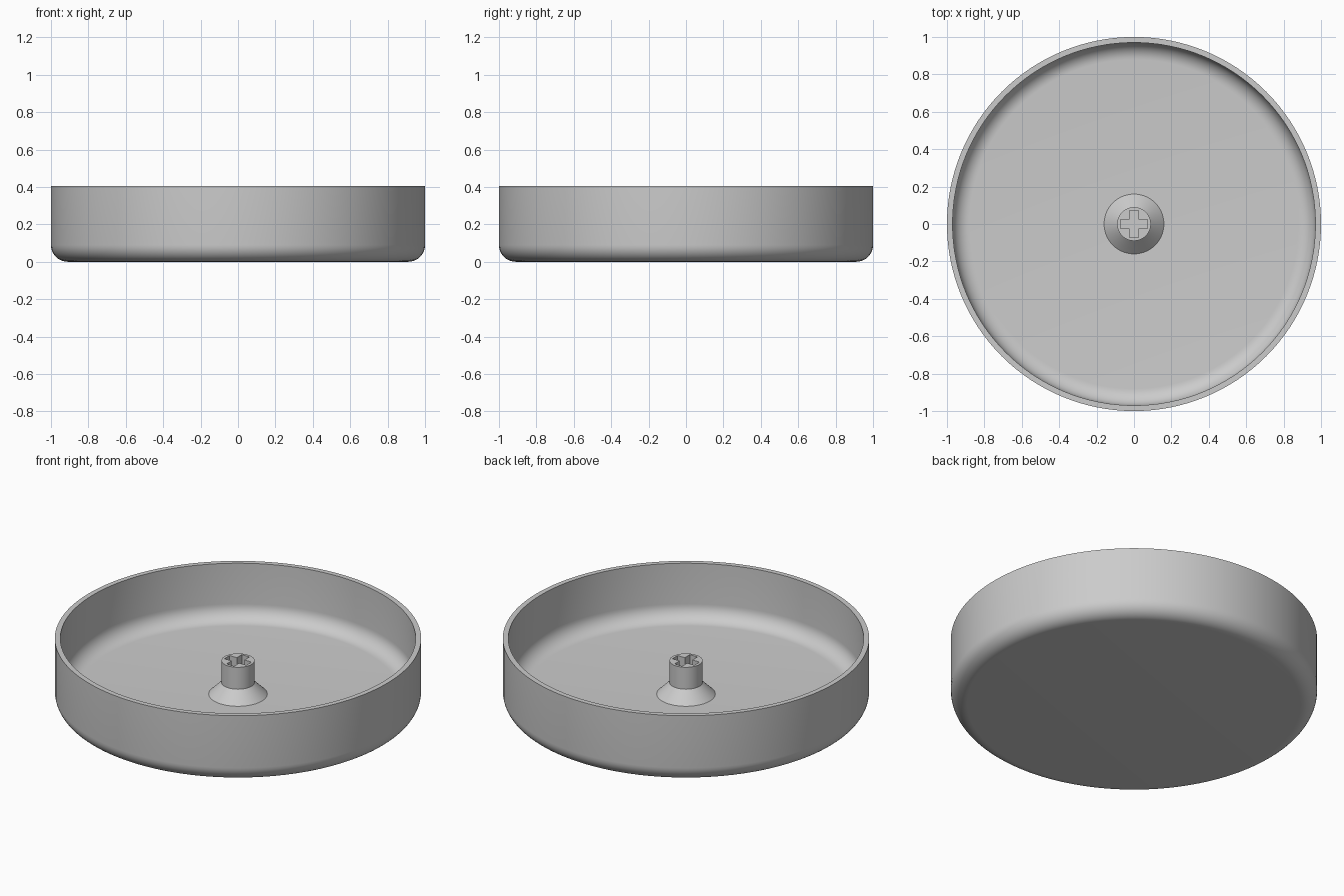
import bpy, bmesh
from math import sin, cos, pi, radians

cube = bpy.data.objects.get("Cube")
if cube:
    bpy.data.objects.remove(cube, do_unlink=True)

HEIGHT, FLOOR, WALL = 0.405, 0.07, 0.03
STEM_TOP, STEM_R = 0.272, 0.09

grey = bpy.data.materials.new("plain_grey")
grey.use_nodes = True
color = (0.6, 0.6, 0.6, 1)
grey.diffuse_color = color
grey.node_tree.nodes["Principled BSDF"].inputs["Base Color"].default_value = color


def make_object(name, bm):
    bmesh.ops.recalc_face_normals(bm, faces=bm.faces)
    mesh = bpy.data.meshes.new(name)
    bm.to_mesh(mesh)
    bm.free()
    mesh.materials.append(grey)
    obj = bpy.data.objects.new(name, mesh)
    bpy.context.collection.objects.link(obj)
    return obj


def lathe(name, profile, steps):
    """Revolve (radius, height) points around z."""
    bm = bmesh.new()
    verts = [bm.verts.new((r, 0, z)) for r, z in profile]
    edges = [bm.edges.new(pair) for pair in zip(verts, verts[1:])]
    bmesh.ops.spin(bm, geom=verts + edges, cent=(0, 0, 0), axis=(0, 0, 1),
                   angle=2 * pi, steps=steps)
    bmesh.ops.remove_doubles(bm, verts=bm.verts, dist=0.0001)
    return make_object(name, bm)


def fillet(r, z, radius, steps=10):
    """Quarter round from the flat bottom up to the vertical wall."""
    angles = [i * pi / 2 / steps for i in range(steps + 1)]
    return [(r - radius + radius * sin(a), z + radius - radius * cos(a)) for a in angles]


def activate(obj):
    bpy.ops.object.select_all(action='DESELECT')
    obj.select_set(True)
    bpy.context.view_layer.objects.active = obj


# Round dish with rounded bottom edges inside and out
outer = [(0, 0)] + fillet(1, 0, 0.09)
inner = [(0, FLOOR)] + fillet(1 - WALL, FLOOR, 0.09)
dish = lathe("dish", outer + [(1, HEIGHT), (1 - WALL, HEIGHT)] + inner[::-1], 128)

# Centre stem with flared foot
stem = lathe("stem", [(0, FLOOR - 0.02), (0.16, FLOOR - 0.02), (0.16, FLOOR),
                      (STEM_R, FLOOR + 0.07), (STEM_R, STEM_TOP), (0, STEM_TOP)], 64)

# Cross-shaped socket cut into the stem
arm, half = 0.073, 0.025
quarter = [(arm, -half), (arm, half), (half, half)]
bm = bmesh.new()
outline = []
for k in range(4):
    c, s = round(cos(k * pi / 2)), round(sin(k * pi / 2))
    outline += [bm.verts.new((c * x - s * y, s * x + c * y, STEM_TOP - 0.13))
                for x, y in quarter]
base = bm.faces.new(outline)
extruded = bmesh.ops.extrude_face_region(bm, geom=[base], use_keep_orig=True)["geom"]
bmesh.ops.translate(bm, vec=(0, 0, 0.2),
                    verts=[v for v in extruded if isinstance(v, bmesh.types.BMVert)])
cutter = make_object("socket_cutter", bm)
cutter.hide_render = True

cut = stem.modifiers.new("socket", 'BOOLEAN')
cut.operation = 'DIFFERENCE'
cut.solver = 'EXACT'
cut.object = cutter
activate(stem)
bpy.ops.object.modifier_apply(modifier=cut.name)
bpy.data.objects.remove(cutter, do_unlink=True)

# Smooth round walls, crisp corners
for obj in (dish, stem):
    activate(obj)
    bpy.ops.object.shade_smooth_by_angle(angle=radians(30))
